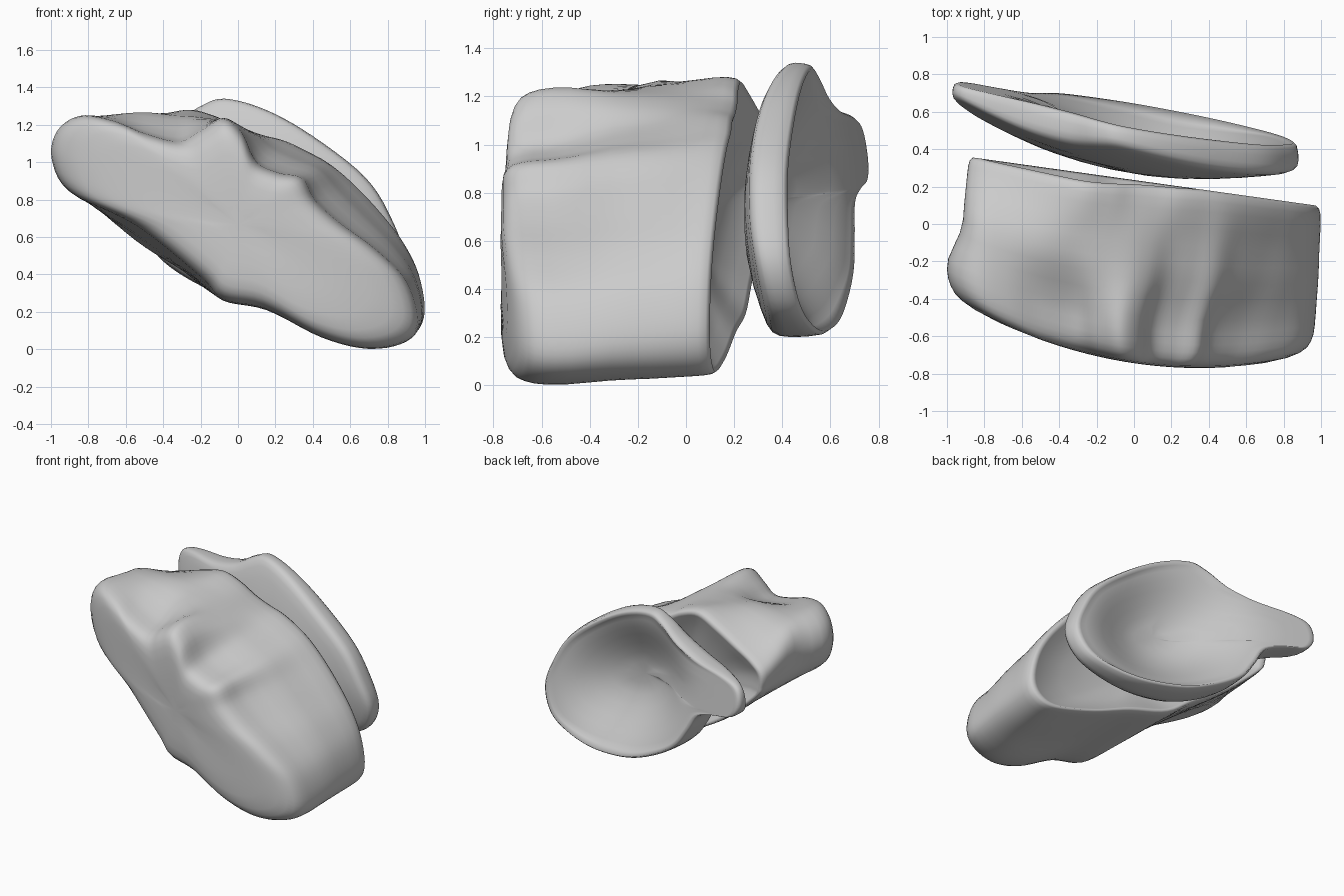
import bpy, bmesh
from mathutils import Vector

if "Cube" in bpy.data.objects:
    bpy.data.objects.remove(bpy.data.objects["Cube"])


def curve_loop(pts, n=5):
    """Closed smooth loop through the given x, z points."""
    out, k = [], len(pts)
    for i in range(k):
        a, b, c, d = (Vector(pts[(i + j) % k]) for j in (-1, 0, 1, 2))
        for s in range(n):
            t = s / n
            out.append(0.5 * (2 * b + (c - a) * t + (2 * a - 5 * b + 4 * c - d) * t * t
                              + (3 * b - a - 3 * c + d) * t ** 3))
    return out


def loft(name, rings):
    """Skin a stack of equal rings and close both ends."""
    bm = bmesh.new()
    vs = [[bm.verts.new(p) for p in r] for r in rings]
    n = len(vs[0])
    for a, b in zip(vs, vs[1:]):
        for i in range(n):
            j = (i + 1) % n
            bm.faces.new((a[i], a[j], b[j], b[i]))
    for ring in (vs[0], vs[-1]):
        c = bm.verts.new(sum((v.co for v in ring), Vector()) / n)
        for i in range(n):
            bm.faces.new((ring[i], ring[(i + 1) % n], c))
    bmesh.ops.recalc_face_normals(bm, faces=bm.faces)
    me = bpy.data.meshes.new(name)
    bm.to_mesh(me)
    bm.free()
    for p in me.polygons:
        p.use_smooth = True
    ob = bpy.data.objects.new(name, me)
    bpy.context.collection.objects.link(ob)
    return ob


def inset(loop, centre, s):
    """Shrink a loop to its centre, with an even margin while s is near 1."""
    c, out = Vector(centre), []
    for p in loop:
        k = min(1, .55 / (p - c).length)
        out.append(c + (p - c) * (1 - (1 - s) * (1 - (1 - k) * s * s)))
    return out


def smooth(a, b, t):
    t = min(max((t - a) / (b - a), 0), 1)
    return t * t * (3 - 2 * t)


# Block: ridged front outline, a middle one with a raised shoulder, a plain back one
front_pts = [(-1, 1.02), (-.97, 1.17), (-.85, 1.25), (-.68, 1.23), (-.5, 1.16),
             (-.32, 1.12), (-.2, 1.18), (-.08, 1.24), (.02, 1.17), (.1, 1.01),
             (.22, .95), (.35, .92), (.42, .8), (.55, .68), (.75, .53), (.91, .36),
             (.97, .15), (.9, .04), (.7, 0), (.45, .06), (.15, .21), (-.08, .26),
             (-.2, .38), (-.55, .66), (-.9, .84)]
back_pts = [(-.88, .92), (-.88, 1.02), (-.8, 1.09), (-.63, 1.16), (-.45, 1.23),
            (-.27, 1.285), (-.12, 1.25), (0, 1.19), (.12, 1.15), (.25, 1.12),
            (.38, 1.06), (.5, .99), (.63, .88), (.77, .73), (.89, .57), (.97, .4),
            (1, .2), (.94, .08), (.8, .04), (.5, .1), (.2, .2), (-.1, .28),
            (-.3, .42), (-.55, .58), (-.83, .83)]
shoulder = [(-.91, 1.02), (-.9, 1.15), (-.83, 1.23), (-.68, 1.255), (-.5, 1.268),
            (-.34, 1.25), (-.2, 1.24)]
mid_pts = shoulder + [tuple(Vector(a).lerp(Vector(b), .6))
                      for a, b in zip(front_pts[7:], back_pts[7:])]
front, mid, back = map(curve_loop, (front_pts, mid_pts, back_pts))


def block_ring(u, s, dent=0):
    w1, w2 = smooth(.18, .6, u), smooth(.55, 1, u)
    loop = inset([a.lerp(m, w1).lerp(b, w2) for a, m, b in zip(front, mid, back)],
                 (0, .65), s)
    ring = []
    for p in loop:
        y0 = -.77 + .21 * (p.x - .35) ** 2
        y1 = .235 - .14 * p.x - .2 * max(0, p.y - 1.05)
        ring.append((p.x, y0 + (y1 - y0) * u - dent, p.y))
    return ring


profile = [(0, .2, 0), (0, .45, 0), (.002, .65, 0), (.01, .78, 0), (.025, .86, 0),
           (.05, .92, 0), (.085, .955, 0), (.13, .98, 0), (.19, .993, 0), (.27, 1, 0),
           (.38, 1, 0), (.48, 1, 0), (.58, 1, 0), (.68, 1, 0), (.78, 1, 0), (.88, 1, 0),
           (.94, .995, 0), (.98, .98, 0), (1, .95, 0), (1, .9, .015),
           (1, .78, .06), (1, .6, .11), (1, .4, .145), (1, .2, .16)]
loft("ridged_block", [block_ring(*p) for p in profile])

# Dish: hollow bowl with a tongue at its left side
rim = curve_loop([(-.07, 1.34), (.15, 1.28), (.4, 1.14), (.68, .92), (.82, .7), (.88, .5),
                  (.8, .32), (.6, .23), (.35, .2), (.05, .24), (-.2, .34), (-.4, .47),
                  (-.51, .62), (-.6, .76), (-.75, .82), (-.91, .86), (-.97, .95),
                  (-.94, 1.07), (-.8, 1.12), (-.55, 1.15), (-.35, 1.21), (-.2, 1.3)])


def dish_ring(s, side):
    ring = []
    for p in inset(rim, (.15, .75), s):
        dx, dz = p.x - .15, p.y - .75
        yf = .24 + (.23 if p.x < .35 else .14) * (p.x - .35) ** 2
        yf += (.33 if dz > -.05 else .48) * (p.y - .7) ** 2
        yb = .59 - .21 * p.x - .13 * (p.y - .7)
        if s < .94:  # bowl hollow, an oval tilted along the dish
            rho = (((.8 * dx - .6 * dz) / .69) ** 2 + ((.6 * dx + .8 * dz) / .46) ** 2) ** .5
            r = rho ** 2.2
            yb = yf + .06 + (yb - yf - .06) * r / (1 + r ** 4) ** .25
        ring.append((p.x, yf + (yb - yf) * side, p.y))
    return ring


sections = [(.15, 0), (.4, 0), (.6, 0), (.78, 0), (.9, 0), (.96, .04), (.99, .15),
            (1, .35), (.995, .65), (.98, .9), (.95, 1), (.91, 1), (.84, 1), (.72, 1),
            (.6, 1), (.45, 1), (.3, 1), (.15, 1)]
loft("hollow_dish", [dish_ring(*s) for s in sections])
